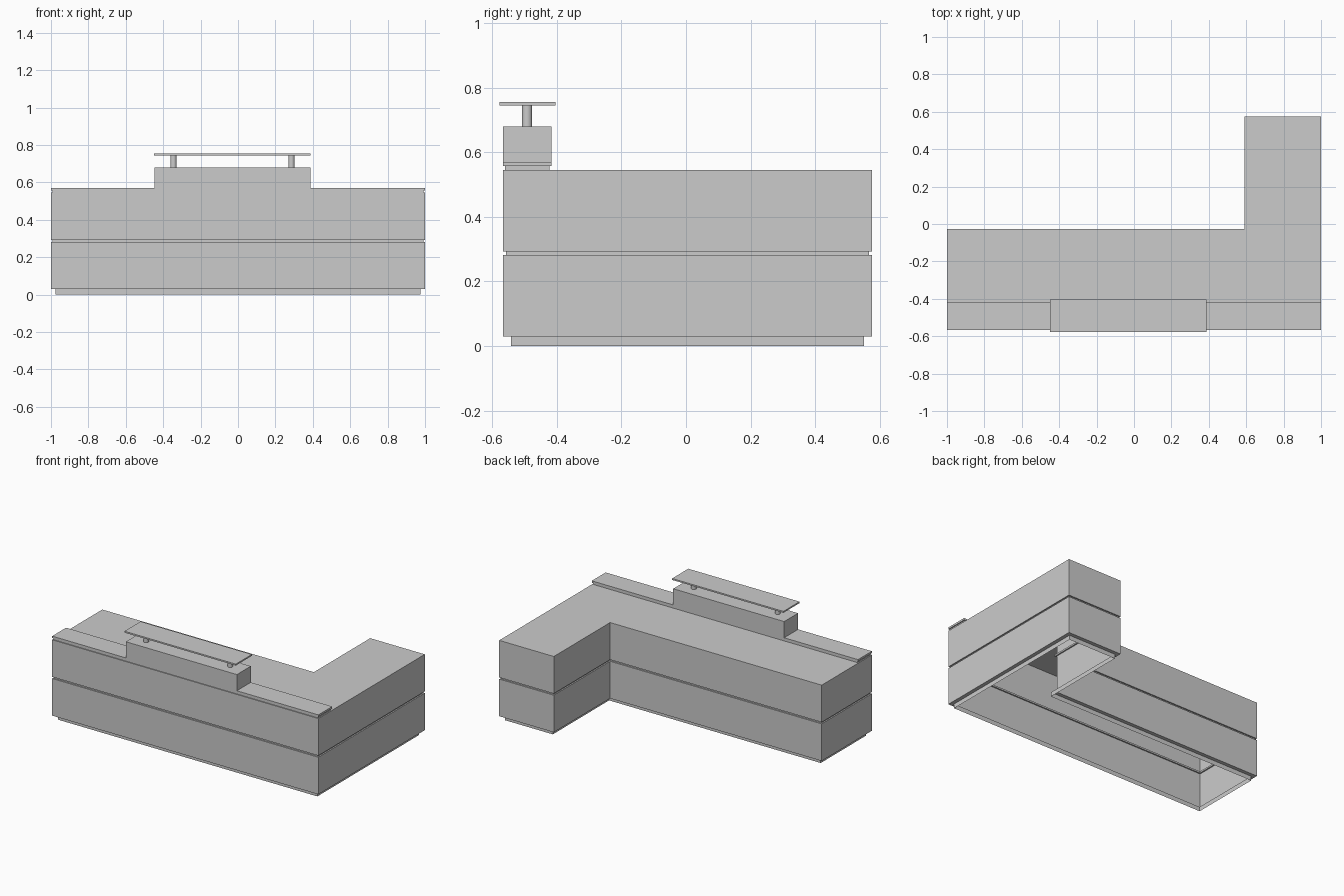
import bpy, bmesh

if "Cube" in bpy.data.objects:
    bpy.data.objects.remove(bpy.data.objects["Cube"])


def finish(name, bm):
    bmesh.ops.recalc_face_normals(bm, faces=bm.faces[:])
    me = bpy.data.meshes.new(name)
    bm.to_mesh(me)
    bm.free()
    ob = bpy.data.objects.new(name, me)
    bpy.context.collection.objects.link(ob)
    return ob


def box(name, x0, x1, y0, y1, z0, z1):
    bm = bmesh.new()
    bmesh.ops.create_cube(bm, size=1)
    for v in bm.verts:
        v.co = ((x0 + x1) / 2 + v.co.x * (x1 - x0),
                (y0 + y1) / 2 + v.co.y * (y1 - y0),
                (z0 + z1) / 2 + v.co.z * (z1 - z0))
    return finish(name, bm)


# L-shaped counter shell: plan outline with the inward direction of each corner
plan = [(-1, -.566, 1, 1), (1, -.566, -1, 1), (1, .576, -1, -1),
        (.59, .576, 1, -1), (.59, -.028, 1, -1), (-1, -.028, 1, -1)]
# (inset, height): recessed plinth, lower panel, shadow gap, upper panel
profile = [(.025, 0), (.025, .03), (0, .03), (0, .282),
           (.009, .282), (.009, .293), (0, .293), (0, .545)]
bm = bmesh.new()
rings = [[bm.verts.new((x + dx * d, y + dy * d, z)) for x, y, dx, dy in plan]
         for d, z in profile]
for a, b in zip(rings, rings[1:]):
    for i in range(len(plan)):
        j = (i + 1) % len(plan)
        bm.faces.new((a[i], a[j], b[j], b[i]))
bm.faces.new(rings[-1])          # worktop; the underside stays open
finish("counter_body", bm)

# Recessed strip under the front ledge
box("ledge_spacer", -.993, .993, -.56, -.423, .545, .557)

# Front ledge with its raised middle block, one stepped profile
step = [(-1, .557), (1, .557), (1, .57), (.388, .57), (.388, .68),
        (-.446, .68), (-.446, .57), (-1, .57)]
bm = bmesh.new()
face = bm.faces.new([bm.verts.new((x, -.566, z)) for x, z in step])
ext = bmesh.ops.extrude_face_region(bm, geom=[face], use_keep_orig=True)
for v in [g for g in ext["geom"] if isinstance(g, bmesh.types.BMVert)]:
    v.co.y = -.417
finish("front_ledge", bm)

# Round posts carrying the shelf
for side, x in (("left", -.345), ("right", .286)):
    bpy.ops.mesh.primitive_cylinder_add(vertices=24, radius=.016, depth=.065,
                                        location=(x, -.492, .7125))
    bpy.context.object.name = side + "_shelf_post"
    bpy.ops.object.shade_smooth_by_angle()

# Thin transaction shelf
box("top_shelf", -.449, .387, -.577, -.404, .745, .755)
